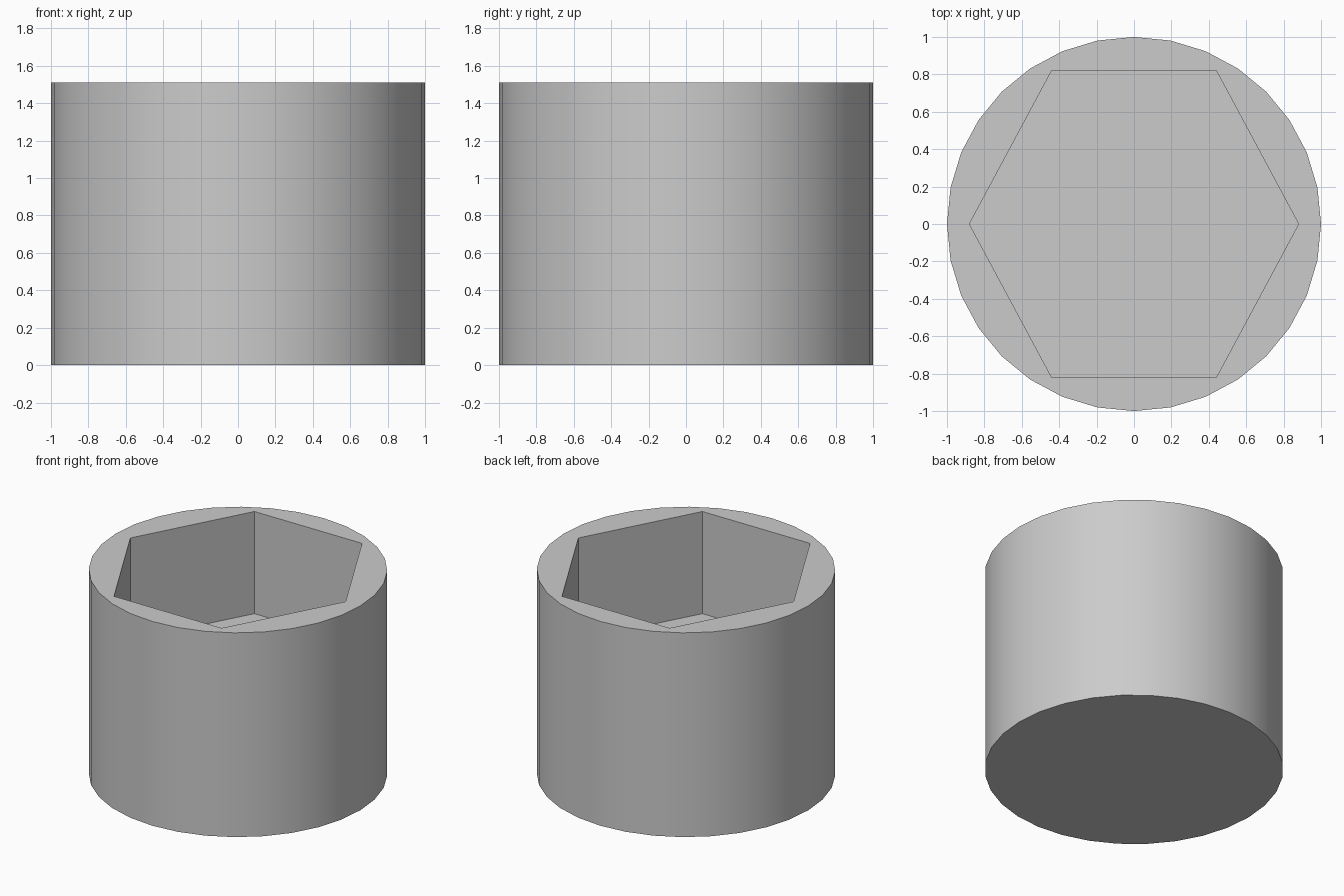
import bpy
import math

cube = bpy.data.objects.get("Cube")
if cube:
    bpy.data.objects.remove(cube, do_unlink=True)

HEIGHT = 1.51
FLOOR_Z = 0.755          # bottom of the hexagonal pocket

# Plain grey material
grey = bpy.data.materials.new("plain_grey")
grey.use_nodes = True
colour = (0.6, 0.6, 0.6, 1.0)
grey.diffuse_color = colour
grey.node_tree.nodes["Principled BSDF"].inputs["Base Color"].default_value = colour


def prism(name, sides, radius, z0, z1, turn=0.0):
    """Upright prism between two heights, with corners on the x axis."""
    bpy.ops.mesh.primitive_cylinder_add(
        vertices=sides, radius=radius, depth=z1 - z0,
        location=(0, 0, (z0 + z1) / 2), rotation=(0, 0, turn))
    obj = bpy.context.object
    obj.name = obj.data.name = name
    bpy.ops.object.transform_apply(location=True, rotation=True, scale=True)
    return obj


# Hexagonal pocket cutter, slightly stretched front to back
cutter = prism("pocket_cutter", 6, 0.88, FLOOR_Z, HEIGHT + 0.3, math.radians(30))
cutter.scale.y = 0.82 / (0.88 * math.sin(math.radians(60)))
bpy.ops.object.transform_apply(location=False, rotation=False, scale=True)
cutter.data.materials.append(grey)
cutter.hide_render = True

# Round body with the pocket cut from the top
body = prism("socket_body", 32, 1.0, 0.0, HEIGHT)
body.data.materials.append(grey)
cut = body.modifiers.new("hex_pocket", "BOOLEAN")
cut.operation = "DIFFERENCE"
cut.solver = "EXACT"
cut.object = cutter
bpy.ops.object.modifier_apply(modifier=cut.name)
bpy.data.objects.remove(cutter, do_unlink=True)

# Smooth round wall, crisp rim and pocket edges
bpy.ops.object.shade_smooth_by_angle(angle=math.radians(30))
